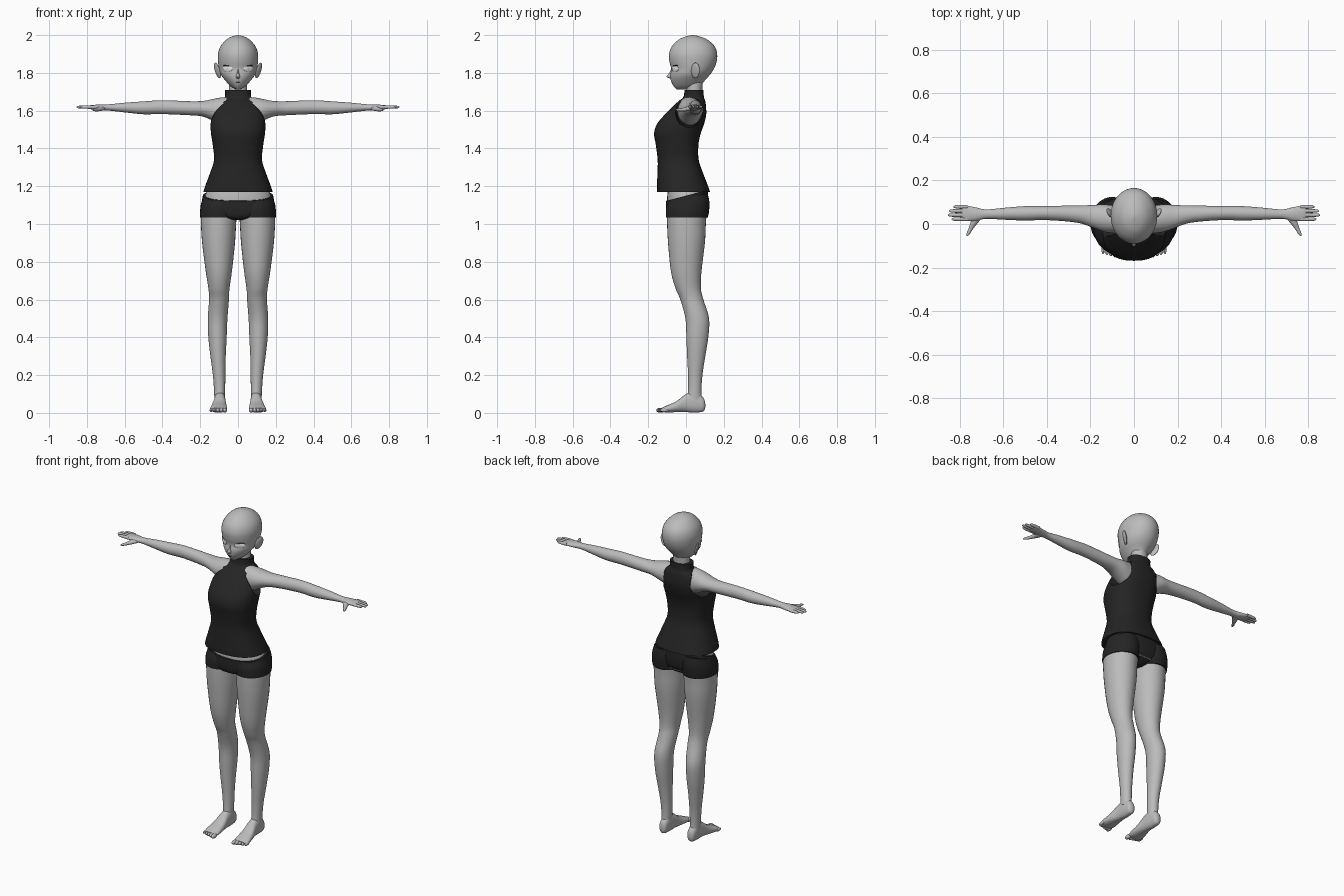
import bpy, bmesh, math
from mathutils import Vector

if "Cube" in bpy.data.objects:
    bpy.data.objects.remove(bpy.data.objects["Cube"], do_unlink=True)


def material(name, value):
    mat = bpy.data.materials.new(name)
    mat.use_nodes = True
    color = (value, value, value, 1)
    mat.diffuse_color = color
    mat.node_tree.nodes["Principled BSDF"].inputs["Base Color"].default_value = color
    return mat


skin = material("grey skin", 0.5)
cloth = material("black cloth", 0.018)
white = material("eye white", 0.85)


def finish(name, bm, mat, mirrored):
    bmesh.ops.recalc_face_normals(bm, faces=bm.faces)
    mesh = bpy.data.meshes.new(name)
    bm.to_mesh(mesh)
    bm.free()
    mesh.shade_smooth()
    mesh.set_sharp_from_angle(angle=math.radians(50))
    mesh.materials.append(mat)
    obj = bpy.data.objects.new(name, mesh)
    bpy.context.collection.objects.link(obj)
    if mirrored:
        obj.modifiers.new("other side", "MIRROR")
    return obj


def smooth_rows(rows, steps):
    """Catmull-Rom interpolation of cross-section rows."""
    out = []
    for i in range(len(rows) - 1):
        a, b = rows[max(i - 1, 0)], rows[i]
        c, d = rows[i + 1], rows[min(i + 2, len(rows) - 1)]
        for s in range(steps):
            t = s / steps
            out.append([q + t / 2 * (r - p + t * (2 * p - 5 * q + 4 * r - w
                        + t * (3 * (q - r) + w - p)))
                        for p, q, r, w in zip(a, b, c, d)])
    return out + [list(rows[-1])]


def loft(name, axis, rows, mat, mirrored=False, power=2.0, tilt=0.0, sides=32, steps=4):
    """Skin oval sections; each row is position, low u, high u, low v, high v."""
    bm = bmesh.new()
    rings = []
    rows = smooth_rows(rows, steps)
    for i, (pos, u0, u1, v0, v1) in enumerate(rows):
        ring = []
        for k in range(sides):
            ang = math.tau * k / sides
            c, s = math.cos(ang), math.sin(ang)
            u = (u0 + u1) / 2 + (u1 - u0) / 2 * math.copysign(abs(c) ** (2 / power), c)
            v = (v0 + v1) / 2 + (v1 - v0) / 2 * math.copysign(abs(s) ** (2 / power), s)
            co = {"x": (pos, u, v), "y": (u, pos, v), "z": (u, v, pos)}[axis]
            co = Vector(co)
            co.z += tilt * co.y * i / len(rows)
            ring.append(bm.verts.new(co))
        rings.append(ring)
    for a, b in zip(rings, rings[1:]):
        for k in range(sides):
            n = (k + 1) % sides
            bm.faces.new((a[k], a[n], b[n], b[k]))
    bm.faces.new(rings[0])
    bm.faces.new(rings[-1])
    return finish(name, bm, mat, mirrored)


def sym(rows):
    """Rows of height, half width, front, back."""
    return [(z, -w, w, f, b) for z, w, f, b in rows]


def ellipsoid(name, loc, size, mat, rot=(0, 0, 0), mirrored=True):
    bm = bmesh.new()
    bmesh.ops.create_uvsphere(bm, u_segments=20, v_segments=12, radius=1)
    obj = finish(name, bm, mat, False)
    obj.location, obj.scale, obj.rotation_euler = loc, size, rot
    if mirrored:
        twin = obj.copy()
        twin.name = name + "_right"
        twin.location.x *= -1
        twin.rotation_euler = (rot[0], -rot[1], -rot[2])
        bpy.context.collection.objects.link(twin)
    return obj


# Head, nose, ears, eyes and mouth
loft("head", "z", sym([
    (1.713, .012, -.05, .03), (1.73, .04, -.066, .075), (1.76, .068, -.08, .1),
    (1.79, .09, -.083, .127), (1.82, .1, -.078, .147), (1.86, .106, -.088, .162),
    (1.9, .106, -.09, .165), (1.94, .093, -.075, .152), (1.975, .063, -.04, .115),
    (1.992, .034, -.003, .075), (2, .002, .03, .04)]), skin, sides=40)
loft("nose", "z", sym([
    (1.768, .006, -.08, -.06), (1.78, .011, -.103, -.06),
    (1.795, .007, -.092, -.06), (1.82, .003, -.078, -.06)]), skin, sides=16)
ellipsoid("ear", (.109, .05, 1.813), (.009, .025, .043), skin,
          (math.radians(-12), math.radians(14), math.radians(-28)))
ellipsoid("eye", (.054, -.057, 1.822), (.031, .006, .017), white, (0, 0, math.radians(34)))
ellipsoid("iris", (.052, -.0595, 1.822), (.012, .005, .015), skin, (0, 0, math.radians(34)))
ellipsoid("upper_eyelash", (.055, -.058, 1.839), (.031, .006, .0025), cloth, (0, 0, math.radians(34)))
ellipsoid("mouth", (0, -.076, 1.75), (.012, .004, .0015), cloth, mirrored=False)

# Neck and hips
loft("neck", "z", sym([(1.6, .06, 0, .09), (1.68, .05, .002, .085), (1.76, .048, 0, .09)]), skin)
loft("hips", "z", sym([(1.05, .17, -.09, .1), (1.12, .178, -.1, .108),
                       (1.18, .165, -.095, .1), (1.25, .12, -.08, .06)]), skin, power=2.2)

# Sleeveless high-necked top with cut armholes
top = loft("sleeveless_top", "z", sym([
    (1.17, .184, -.153, .127), (1.2, .174, -.154, .117), (1.27, .148, -.151, .09),
    (1.34, .127, -.15, .067), (1.42, .134, -.16, .066), (1.48, .143, -.169, .078),
    (1.53, .145, -.153, .096), (1.58, .14, -.112, .107), (1.62, .128, -.073, .106),
    (1.65, .1, -.04, .102), (1.672, .07, -.014, .095), (1.71, .069, -.008, .092)]),
    cloth, power=2.4, sides=48)
cutter = loft("armhole_cutter", "x", [(.078, -.05, .088, 1.52, 1.675), (.14, -.058, .092, 1.51, 1.68),
                                      (.22, -.06, .095, 1.5, 1.69)], cloth, mirrored=True)
cutter.hide_render = True
cutter.hide_viewport = True
cut = top.modifiers.new("armholes", "BOOLEAN")
cut.operation, cut.solver, cut.object = "DIFFERENCE", "EXACT", cutter

# Shorts: a tilted waist and two short leg openings
loft("shorts_waist", "z", sym([
    (1.02, .03, -.05, .06), (1.035, .1, -.09, .09), (1.06, .175, -.103, .112),
    (1.1, .193, -.107, .118), (1.15, .186, -.105, .115)]), cloth, power=2.2, tilt=.28)
loft("shorts_leg", "z", [(1.035, .006, .2, -.106, .116), (1.06, .003, .201, -.107, .122),
                         (1.1, .003, .197, -.105, .124), (1.14, .01, .185, -.09, .115)],
     cloth, mirrored=True, tilt=.2)

# Legs
loft("leg", "z", [
    (1.06, .006, .197, -.1, .11), (1, .01, .196, -.1, .105), (.9, .016, .19, -.095, .1),
    (.75, .032, .171, -.08, .082), (.66, .045, .157, -.056, .079), (.6, .048, .153, -.03, .092),
    (.5, .056, .16, -.003, .122), (.4, .06, .157, .002, .118), (.3, .065, .146, .006, .102),
    (.2, .067, .133, .011, .087), (.12, .068, .127, .011, .082), (.07, .07, .125, .005, .085)],
    skin, mirrored=True)

# Feet and toes
loft("foot", "y", [
    (.102, .09, .1, .03, .05), (.092, .074, .118, .008, .08), (.05, .068, .124, .002, .115),
    (0, .065, .128, .004, .1), (-.05, .06, .14, .004, .062), (-.1, .058, .148, .002, .04),
    (-.13, .064, .142, .006, .026)], skin, mirrored=True, power=2.3)
for i in range(5):
    ellipsoid(f"toe_{i}", (.07 + .018 * i, -.135 + .005 * i, .014),
              (.012 - .001 * i, .023, .013 - .001 * i), skin)

# Arms running from the shoulder to the palm
loft("arm", "x", [
    (.06, -.045, .083, 1.52, 1.672), (.1, -.042, .086, 1.53, 1.668), (.14, -.035, .09, 1.55, 1.66),
    (.19, -.017, .087, 1.57, 1.651), (.26, .006, .085, 1.576, 1.65), (.4, .018, .083, 1.582, 1.655),
    (.5, .016, .082, 1.581, 1.649), (.6, .02, .074, 1.591, 1.642), (.68, .024, .067, 1.6, 1.634),
    (.73, .014, .077, 1.601, 1.633), (.78, .014, .086, 1.608, 1.629), (.792, .02, .08, 1.613, 1.625)],
    skin, mirrored=True)

# Fingers and thumb
for i, tip in enumerate((.838, .855, .85, .83)):
    y = .022 + .019 * i
    rows = [(x, y - r, y + r, 1.619 - r, 1.619 + r)
            for x, r in ((.765, .009), (.8, .009), (tip - .01, .007), (tip, .002))]
    loft(f"finger_{i}", "x", rows, skin, mirrored=True, sides=14)
loft("thumb", "y", [(.04, .69, .745, 1.602, 1.626), (.012, .712, .75, 1.598, 1.622),
                    (-.02, .738, .76, 1.596, 1.614), (-.045, .754, .77, 1.598, 1.611),
                    (-.056, .764, .769, 1.602, 1.607)], skin, mirrored=True, sides=16)
